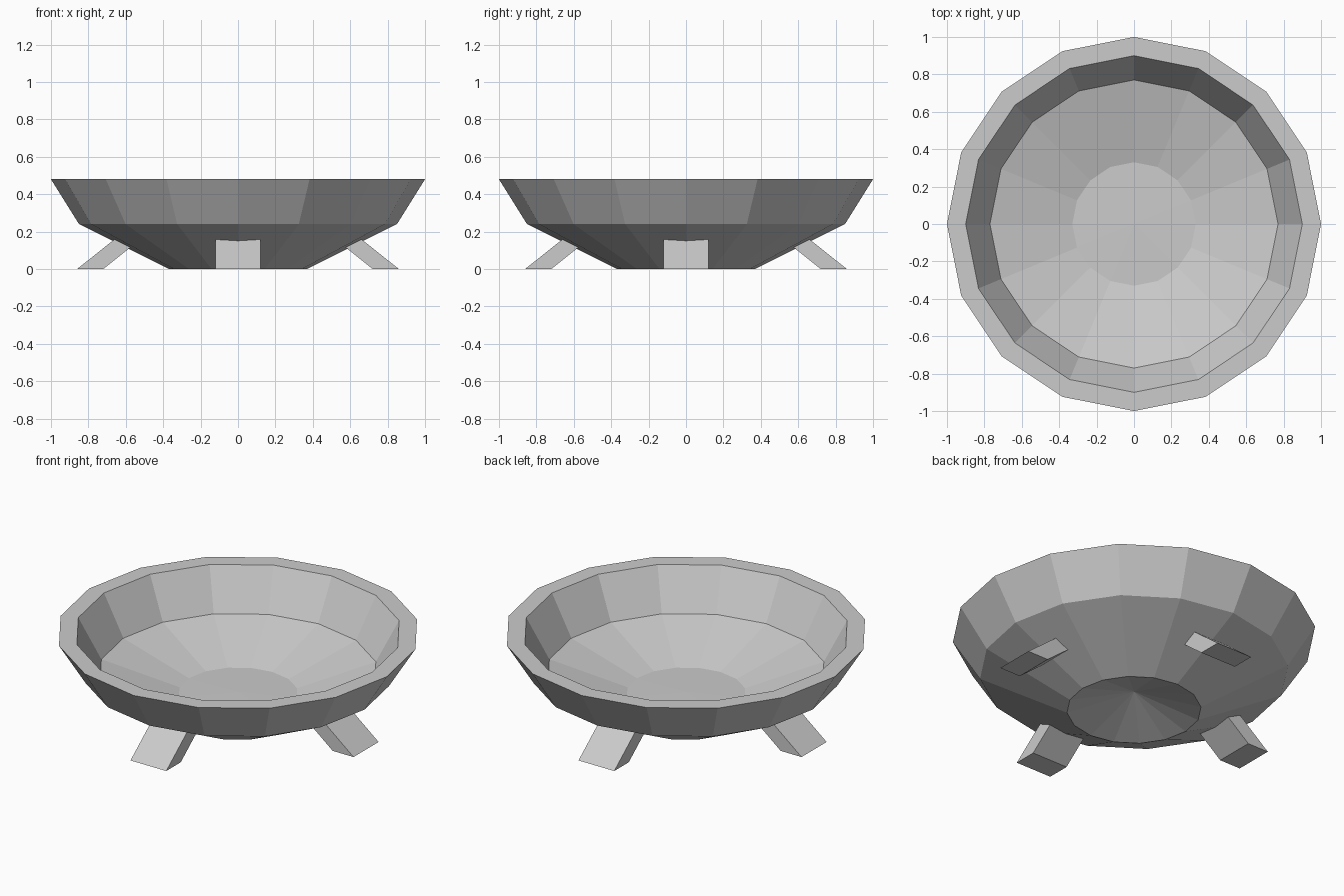
import bpy, math

if "Cube" in bpy.data.objects:
    bpy.data.objects.remove(bpy.data.objects["Cube"])

SIDES = 16


def make_object(name, verts, faces):
    mesh = bpy.data.meshes.new(name)
    mesh.from_pydata(verts, [], faces)
    mesh.update()
    obj = bpy.data.objects.new(name, mesh)
    bpy.context.collection.objects.link(obj)
    return obj


def lathe(name, start_z, rings, end_z):
    """Spin a profile that starts and ends on the z axis."""
    verts = [(0, 0, start_z)]
    for r, z in rings:
        for i in range(SIDES):
            a = 2 * math.pi * i / SIDES
            verts.append((r * math.cos(a), r * math.sin(a), z))
    verts.append((0, 0, end_z))
    last = len(verts) - 1
    base = last - SIDES
    faces = []
    for i in range(SIDES):
        j = (i + 1) % SIDES
        faces.append((0, 1 + j, 1 + i))
        for k in range(len(rings) - 1):
            p, q = 1 + k * SIDES, 1 + (k + 1) * SIDES
            faces.append((p + i, p + j, q + j, q + i))
        faces.append((base + i, base + j, last))
    return make_object(name, verts, faces)


# Bowl: hollow conical underside, outer wall, rim, inner wall, floor
lathe("bowl", 0.115,
      [(0.37, 0), (0.85, 0.24), (1.0, 0.48), (0.90, 0.48), (0.77, 0.24), (0.33, 0.115)],
      0.12)

# Four splayed legs, their tops buried in the bowl wall
profile = [(0.72, 0), (0.86, 0), (0.64, 0.175), (0.557, 0.13)]
half = 0.12
leg_verts = [(x, y, z) for y in (-half, half) for x, z in profile]
leg_faces = [(0, 1, 2, 3), (7, 6, 5, 4)]
leg_faces += [(i, i + 4, (i + 1) % 4 + 4, (i + 1) % 4) for i in range(4)]
for i, side in enumerate(("right", "back", "left", "front")):
    leg = make_object(side + "_leg", leg_verts, leg_faces)
    leg.rotation_euler.z = i * math.pi / 2
